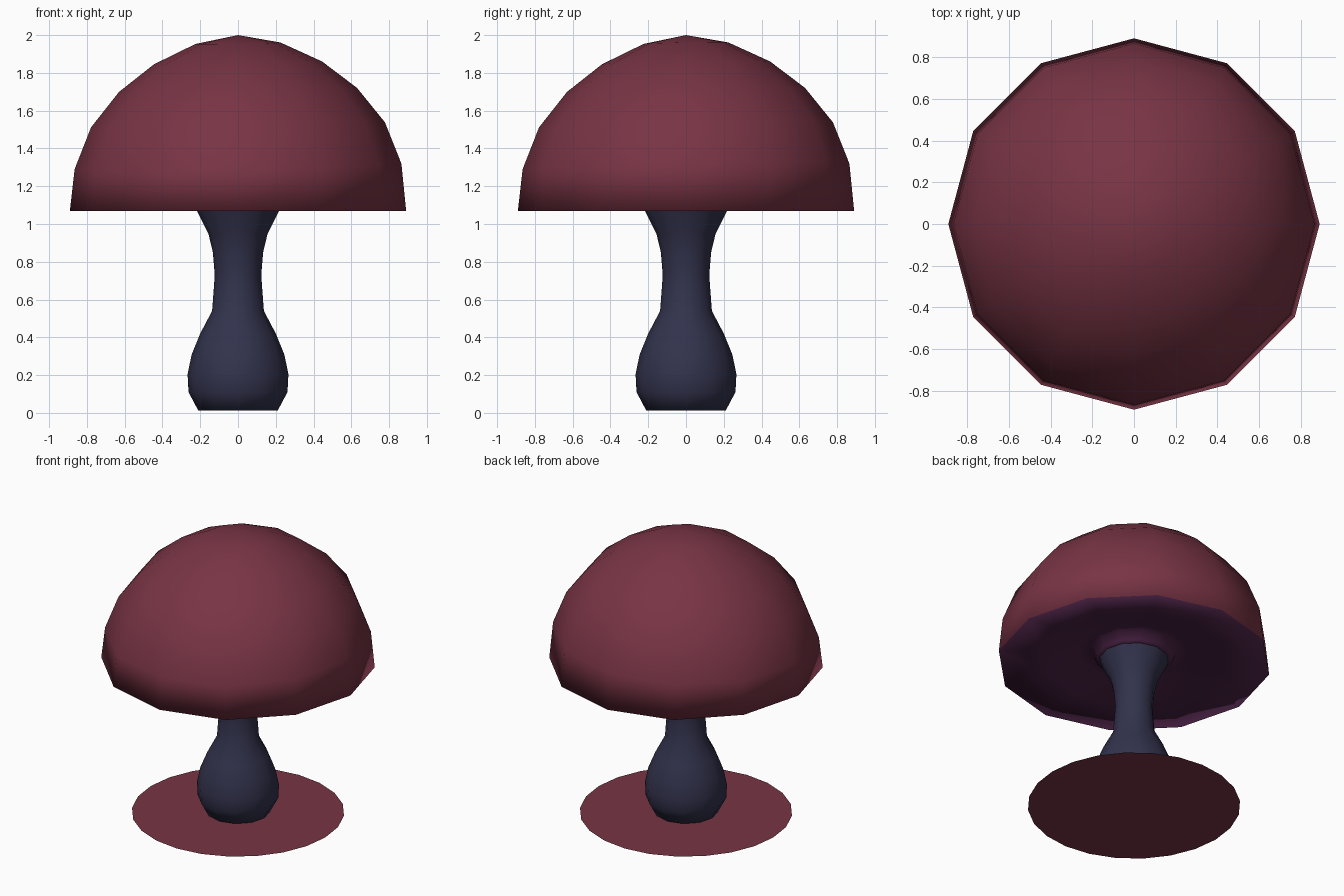
import bpy
import math

if "Cube" in bpy.data.objects:
    bpy.data.objects.remove(bpy.data.objects["Cube"])


def material(name, rgb):
    m = bpy.data.materials.new(name)
    m.diffuse_color = (*rgb, 1)
    m.use_nodes = True
    m.node_tree.nodes["Principled BSDF"].inputs["Base Color"].default_value = m.diffuse_color
    return m


cap_red = material("cap red", (0.188, 0.034, 0.058))
stem_blue = material("stem blue", (0.032, 0.032, 0.073))
gill_purple = material("gill purple", (0.073, 0.017, 0.063))


def lathe(name, profile, sides, mats, face_mat=lambda band: 0, tilt=0.0):
    """Revolve (radius, height) points; zero radius makes a single pole."""
    verts, rings, faces, ids = [], [], [], []
    for r, z in profile:
        n = sides if r > 0 else 1
        rings.append([len(verts) + (i % n) for i in range(sides)])
        for i in range(n):
            a = 2 * math.pi * i / sides
            x, y = r * math.cos(a), r * math.sin(a)
            lean = tilt * (x + y) if z > 1.2 else 0
            verts.append((x, y, z + lean))
    for band, (lo, hi) in enumerate(zip(rings, rings[1:])):
        for i in range(sides):
            j = (i + 1) % sides
            quad = list(dict.fromkeys((lo[i], lo[j], hi[j], hi[i])))
            faces.append(quad)
            ids.append(face_mat(band))
    me = bpy.data.meshes.new(name)
    me.from_pydata(verts, [], faces)
    for m in mats:
        me.materials.append(m)
    for p, k in zip(me.polygons, ids):
        p.material_index = k
        p.use_smooth = True
    me.update()
    ob = bpy.data.objects.new(name, me)
    bpy.context.collection.objects.link(ob)
    return ob


# Cap: collar and gills underneath, then the dome from rim to tip
lathe("cap",
      [(0.225, 1.09), (0.25, 1.10), (0.275, 1.165), (0.36, 1.15), (0.60, 1.10),
       (0.89, 1.07), (0.865, 1.305), (0.778, 1.525), (0.63, 1.71),
       (0.445, 1.853), (0.225, 1.957), (0, 2.0)],
      12, [cap_red, gill_purple], lambda b: 1 if b < 5 else 0, tilt=0.017)

# Stem: bulbous foot, narrow waist, flared top
lathe("stem",
      [(0, 0.012), (0.21, 0.012), (0.262, 0.11), (0.267, 0.205), (0.245, 0.31),
       (0.20, 0.42), (0.137, 0.54), (0.123, 0.73), (0.133, 0.85),
       (0.157, 0.95), (0.215, 1.065), (0.24, 1.13)],
      12, [stem_blue])

# Flat round base plate
lathe("base_disc", [(0.69, 0), (0, 0)], 24, [cap_red])
